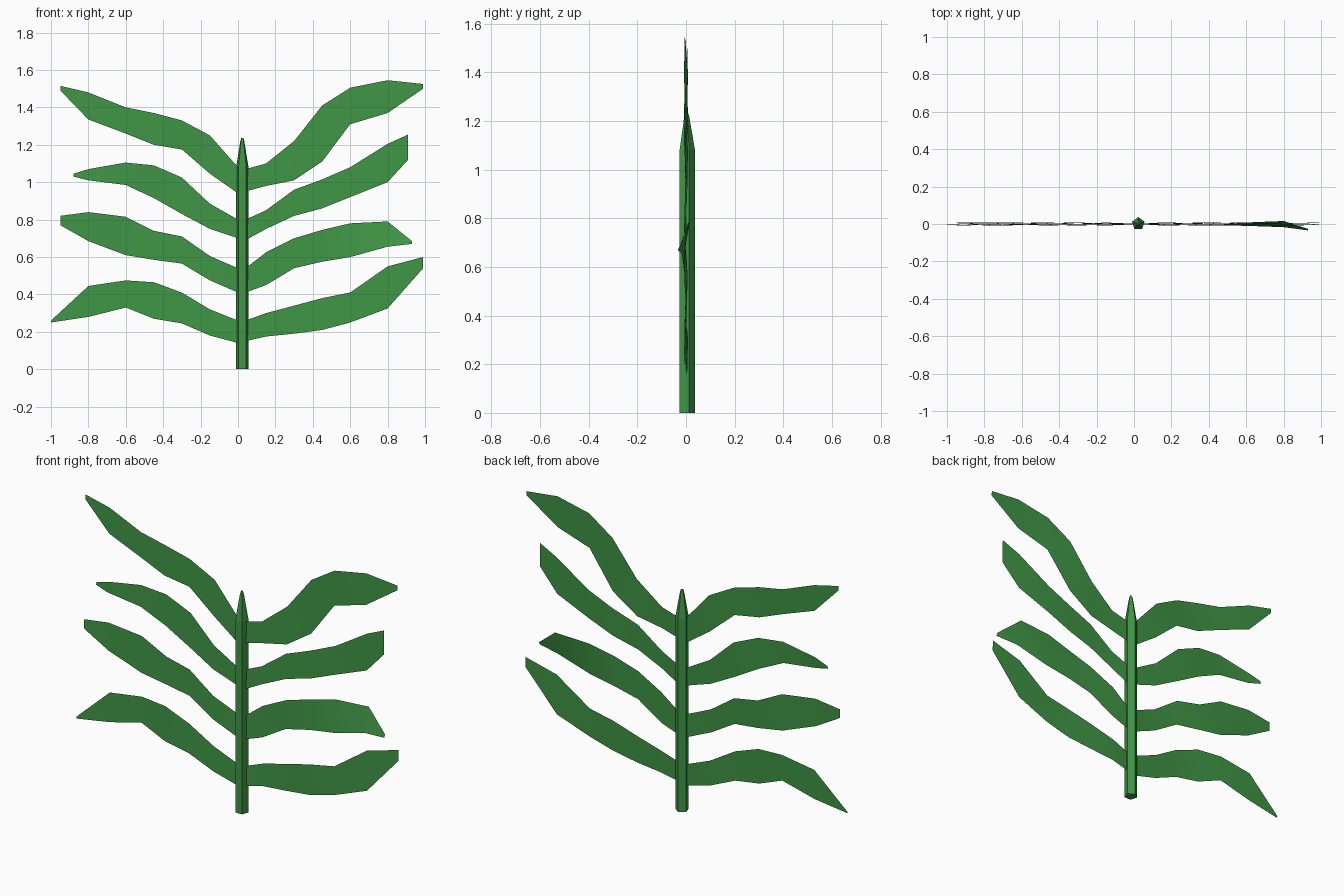
import bpy, bmesh, math

if "Cube" in bpy.data.objects:
    bpy.data.objects.remove(bpy.data.objects["Cube"])

green = bpy.data.materials.new("leaf_green")
green.diffuse_color = (0.05, 0.30, 0.06, 1)
green.use_nodes = True
green.node_tree.nodes["Principled BSDF"].inputs["Base Color"].default_value = green.diffuse_color

STEM_X = 0.023
STATIONS = [0.15, 0.30, 0.45, 0.60, 0.80]   # distances from centre shared by all leaves


def finish(name, bm):
    mesh = bpy.data.meshes.new(name)
    bm.to_mesh(mesh)
    bm.free()
    mesh.materials.append(green)
    obj = bpy.data.objects.new(name, mesh)
    bpy.context.collection.objects.link(obj)
    return obj


# Five-sided stalk with a tapered tip
def make_stem():
    bm = bmesh.new()
    rings = []
    for z, r in ((0, 0.035), (1.08, 0.035), (1.22, 0.011), (1.235, 0.006)):
        rings.append([bm.verts.new((STEM_X + r * math.cos(a), r * math.sin(a) + 0.002, z))
                      for a in (math.radians(90 + 72 * i) for i in range(5))])
    for a, b in zip(rings, rings[1:]):
        for i in range(5):
            j = (i + 1) % 5
            bm.faces.new((a[i], a[j], b[j], b[i]))
    bm.faces.new(rings[0][::-1])
    bm.faces.new(rings[-1])
    finish("stalk", bm)


# Thin leaf sheet between a lower and an upper outline, with a slight ripple
def make_leaf(name, side, tip, low, high, phase, twist=0.0):
    bm = bmesh.new()
    base = 0.04 if side > 0 else 0.0
    xs = [base] + STATIONS + [tip]
    rows = []
    for i, (x, lo, hi) in enumerate(zip(xs, low, high)):
        row = []
        for k in (0, 0.5, 1):
            y = 0.007 * math.sin(1.3 * i + phase) * min(1, i) + 0.003 * (k - 0.5)
            bend = twist * max(0, i - 3) / 3
            y += bend * (1.2 - k * (1.6 if i < 6 else 0.2))
            row.append(bm.verts.new((side * x, y, lo + (hi - lo) * k)))
        rows.append(row)
    for a, b in zip(rows, rows[1:]):
        for k in (0, 1):
            quad = (a[k], b[k], b[k + 1], a[k + 1])
            bm.faces.new(quad if side > 0 else quad[::-1])
    for f in bm.faces:
        f.smooth = True
    finish(name, bm)


make_stem()

# Right leaves, bottom to top
make_leaf("leaf_right_1", 1, 0.99, (.15, .175, .19, .21, .25, .325, .54),
          (.26, .30, .34, .38, .41, .55, .60), 0.0)
make_leaf("leaf_right_2", 1, 0.93, (.41, .45, .54, .575, .60, .655, .67),
          (.54, .625, .70, .745, .78, .79, .685), 1.5, -0.028)
make_leaf("leaf_right_3", 1, 0.91, (.69, .75, .82, .86, .92, 1.00, 1.12),
          (.80, .85, .96, 1.015, 1.08, 1.205, 1.255), 3.0)
make_leaf("leaf_right_4", 1, 0.99, (.95, .98, 1.01, 1.11, 1.31, 1.37, 1.50),
          (1.07, 1.10, 1.22, 1.41, 1.505, 1.545, 1.525), 4.5)

# Left leaves, bottom to top
make_leaf("leaf_left_1", -1, 1.00, (.14, .18, .245, .27, .33, .28, .25),
          (.26, .32, .41, .465, .475, .445, .26), 2.0)
make_leaf("leaf_left_2", -1, 0.95, (.41, .475, .565, .585, .61, .685, .77),
          (.54, .605, .71, .74, .815, .84, .82), 3.5)
make_leaf("leaf_left_3", -1, 0.88, (.70, .75, .83, .915, .985, 1.01, 1.03),
          (.80, .885, 1.025, 1.09, 1.105, 1.07, 1.045), 5.0)
make_leaf("leaf_left_4", -1, 0.95, (.94, 1.045, 1.175, 1.20, 1.26, 1.335, 1.49),
          (1.08, 1.25, 1.33, 1.37, 1.40, 1.48, 1.515), 0.7)
